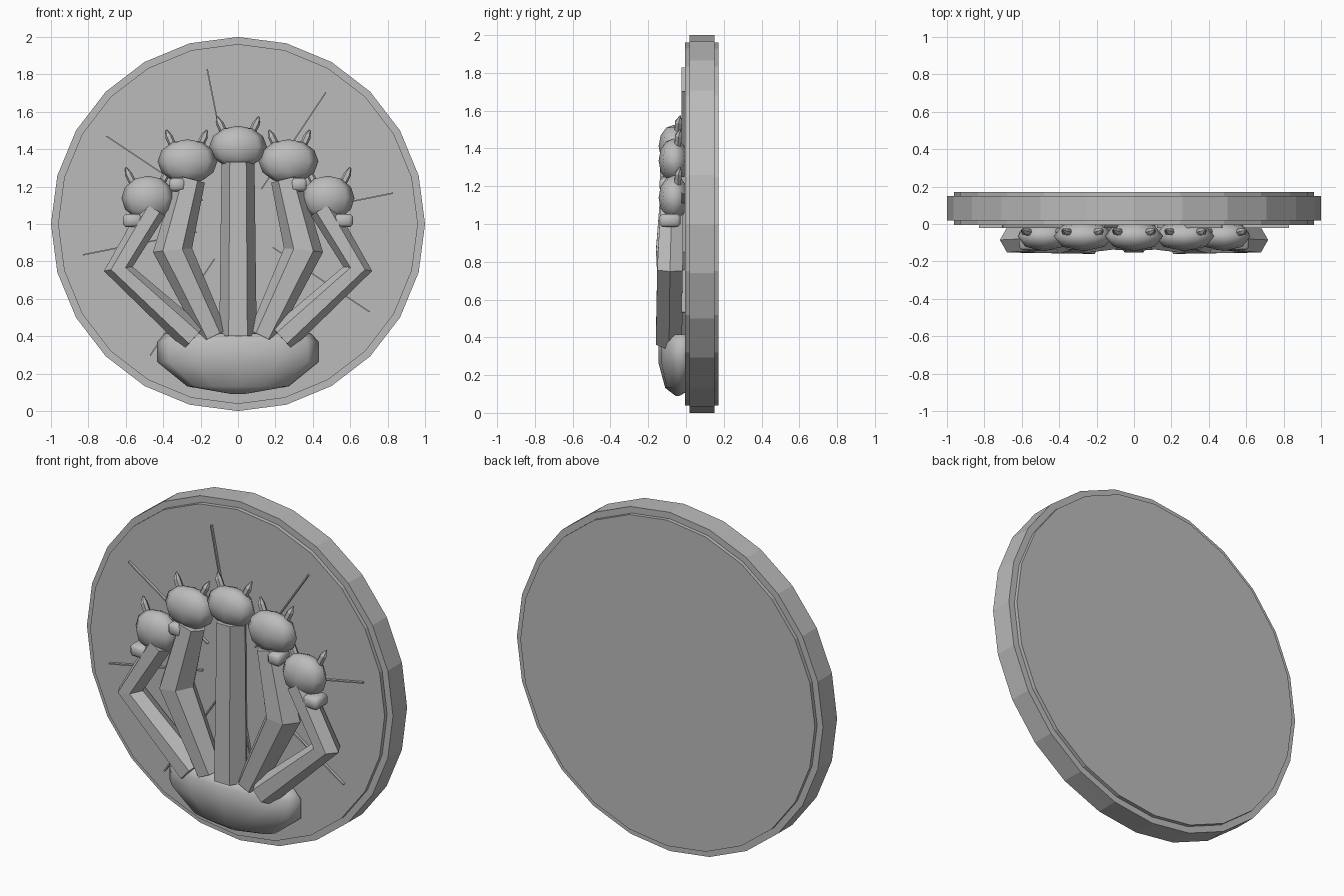
import bpy, bmesh, math
from mathutils import Vector, Matrix

if "Cube" in bpy.data.objects:
    bpy.data.objects.remove(bpy.data.objects["Cube"])

grey = bpy.data.materials.new("stone_grey")
grey.diffuse_color = (0.5, 0.5, 0.5, 1)
grey.use_nodes = True
grey.node_tree.nodes["Principled BSDF"].inputs["Base Color"].default_value = grey.diffuse_color


def finish(name, bm, smooth=False):
    bmesh.ops.recalc_face_normals(bm, faces=bm.faces)
    me = bpy.data.meshes.new(name)
    bm.to_mesh(me)
    bm.free()
    me.materials.append(grey)
    for p in me.polygons:
        p.use_smooth = smooth
    ob = bpy.data.objects.new(name, me)
    bpy.context.collection.objects.link(ob)
    return ob


def loft(name, rings, smooth=False):
    """Skin a list of equal-length point rings and cap both ends."""
    bm = bmesh.new()
    vs = [[bm.verts.new(p) for p in r] for r in rings]
    n = len(vs[0])
    for a, b in zip(vs, vs[1:]):
        for i in range(n):
            j = (i + 1) % n
            bm.faces.new((a[i], a[j], b[j], b[i]))
    bm.faces.new(vs[0])
    bm.faces.new(vs[-1])
    return finish(name, bm, smooth)


def tube(name, path, radii, sides=6):
    """Faceted tube with a flat side facing the front."""
    pts = [Vector(p) for p in path]
    rings = []
    for k, p in enumerate(pts):
        t = Vector()
        if k:
            t += (p - pts[k - 1]).normalized()
        if k < len(pts) - 1:
            t += (pts[k + 1] - p).normalized()
        u = Vector((0, 1, 0)).cross(t).normalized()
        v = t.cross(u).normalized()
        rings.append([p + radii[k] * (u * math.cos(math.tau * i / sides) + v * math.sin(math.tau * i / sides))
                      for i in range(sides)])
    return loft(name, rings)


def disc(name, radius, y0, y1):
    ring = [(radius * math.sin(math.tau * i / 24), 1 + radius * math.cos(math.tau * i / 24)) for i in range(24)]
    loft(name, [[(x, y, z) for x, z in ring] for y in (y0, y1)])


def ellipsoid(name, c, r, seg=8, rings=6):
    bm = bmesh.new()
    bmesh.ops.create_uvsphere(bm, u_segments=seg, v_segments=rings, radius=1)
    bmesh.ops.transform(bm, matrix=Matrix.Translation(c) @ Matrix.Diagonal((*r, 1)), verts=bm.verts)
    return finish(name, bm, True)


def box(name, c, size, angle=0.0, bevel=0.0):
    bm = bmesh.new()
    bmesh.ops.create_cube(bm, size=1)
    bmesh.ops.transform(bm, matrix=Matrix.Diagonal((*size, 1)), verts=bm.verts)
    if bevel:
        bmesh.ops.bevel(bm, geom=bm.edges[:], offset=bevel, segments=1, affect='EDGES')
    bmesh.ops.transform(bm, matrix=Matrix.Translation(c) @ Matrix.Rotation(-angle, 4, 'Y'), verts=bm.verts)
    return finish(name, bm, bool(bevel))


# Medallion: wide rim and a slightly thicker inner plate
disc("rim", 1.0, 0.018, 0.15)
disc("plate", 0.962, -0.006, 0.172)

# Radiating engraved rays
for k in range(8):
    a = math.radians(11.25 + 45 * k)
    r = 0.535
    box(f"ray_{k}", (r * math.cos(a), -0.01, 1 + r * math.sin(a)), (0.62, 0.025, 0.007), a)

# Body: broad rounded mound, (z, half width, half depth, y centre)
body = [(0.09, 0.03, 0.01, -0.045), (0.132, 0.27, 0.075, -0.035), (0.262, 0.43, 0.12, -0.025),
        (0.37, 0.43, 0.12, -0.025), (0.415, 0.39, 0.085, -0.025)]
loft("body", [[(w * math.cos(math.tau * i / 12), y + d * math.sin(math.tau * i / 12), z) for i in range(12)]
              for z, w, d, y in body], True)


def horns(name, x, z, dx):
    for s in (-1, 1):
        tube(f"{name}_horn_{'L' if s < 0 else 'R'}",
             [(x + s * dx * 0.6, -0.045, z + 0.07), (x + s * dx * 0.88, -0.04, z + 0.135), (x + s * dx, -0.03, z + 0.168)],
             [0.02, 0.02, 0.004], 6)


# Centre neck and head
tube("centre_neck", [(0, -0.066, 0.4), (0, -0.06, 1.33)], [0.1, 0.088])
ellipsoid("centre_head", (0, -0.065, 1.412), (0.155, 0.08, 0.113))
horns("centre", 0, 1.405, 0.112)

# Paired necks, heads, snouts and horns
for s, side in ((-1, "left"), (1, "right")):
    tube(f"inner_neck_{side}", [(s * 0.13, -0.07, 0.4), (s * 0.35, -0.068, 0.86), (s * 0.255, -0.06, 1.24)],
         [0.075, 0.105, 0.08])
    ellipsoid(f"inner_head_{side}", (s * 0.27, -0.065, 1.335), (0.16, 0.08, 0.118))
    box(f"inner_snout_{side}", (s * 0.325, -0.085, 1.21), (0.085, 0.11, 0.07), 0, 0.015)
    horns(f"inner_{side}", s * 0.275, 1.333, 0.108)

    tube(f"outer_neck_{side}", [(s * 0.235, -0.09, 0.39), (s * 0.64, -0.085, 0.76), (s * 0.45, -0.075, 1.08)],
         [0.08, 0.078, 0.07])
    ellipsoid(f"outer_head_{side}", (s * 0.48, -0.065, 1.138), (0.143, 0.08, 0.12))
    box(f"outer_snout_{side}", (s * 0.565, -0.085, 1.018), (0.1, 0.11, 0.07), 0, 0.015)
    horns(f"outer_{side}", s * 0.485, 1.133, 0.115)
